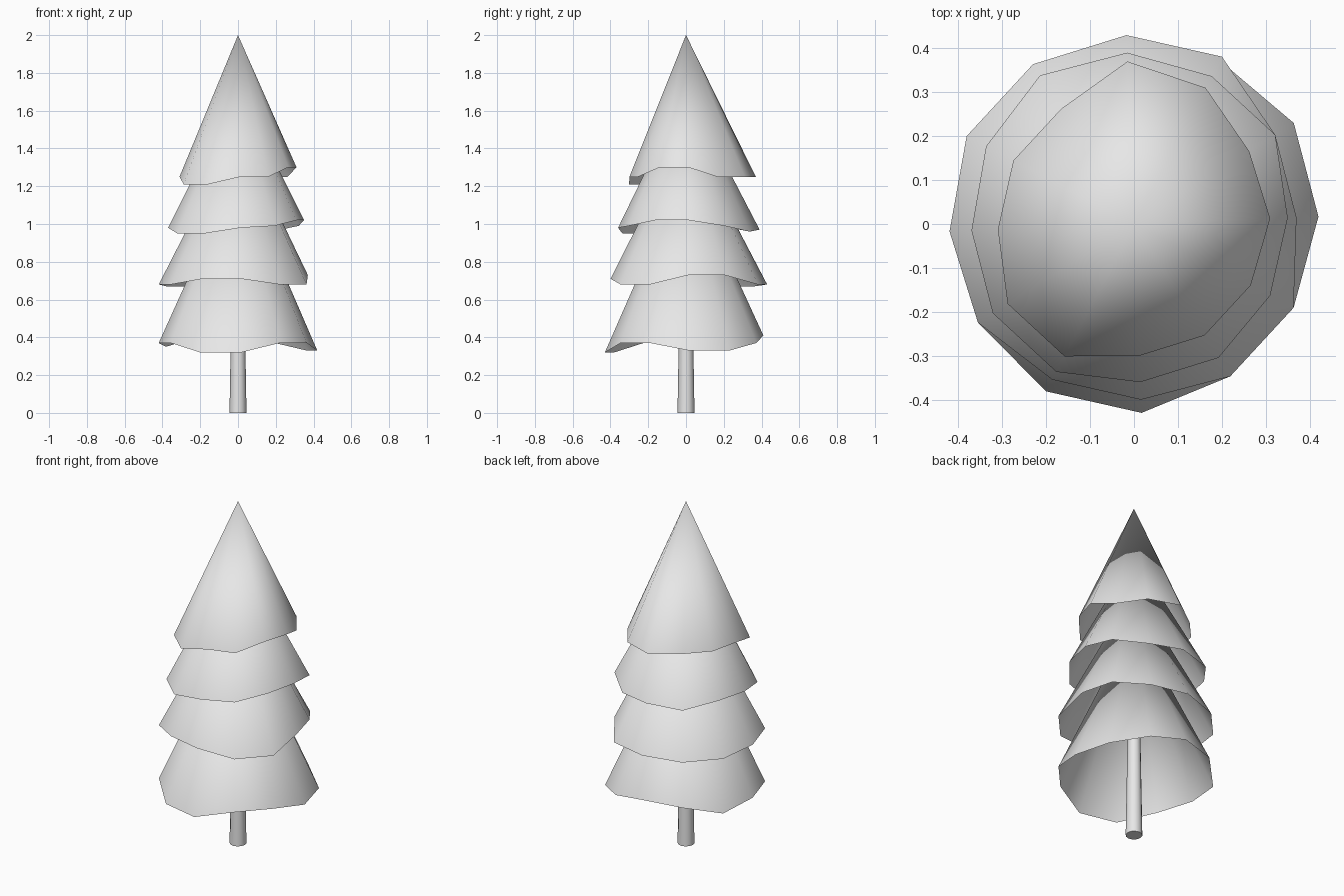
import bpy
import bmesh
from math import cos, sin, pi

cube = bpy.data.objects.get("Cube")
if cube:
    bpy.data.objects.remove(cube, do_unlink=True)

# One plain grey for the whole tree
grey = bpy.data.materials.new("plain grey")
grey.use_nodes = True
grey.diffuse_color = (0.8, 0.8, 0.8, 1)
grey.node_tree.nodes["Principled BSDF"].inputs["Base Color"].default_value = (0.8, 0.8, 0.8, 1)


def finish(bm, name):
    """Turn a bmesh into a named, coloured object."""
    mesh = bpy.data.meshes.new(name)
    bm.to_mesh(mesh)
    bm.free()
    mesh.materials.append(grey)
    obj = bpy.data.objects.new(name, mesh)
    bpy.context.collection.objects.link(obj)
    return obj


def foliage_tier(name, apex_height, radii, heights):
    """Open hollow cone with an uneven rim; rim values are in hundredths."""
    bm = bmesh.new()
    apex = bm.verts.new((0, 0, apex_height))
    rim = []
    for i, (radius, height) in enumerate(zip(radii, heights)):
        angle = 2 * pi * i / len(radii) + 0.04
        rim.append(bm.verts.new((radius / 100 * cos(angle), radius / 100 * sin(angle), height / 100)))
    for i, vert in enumerate(rim):
        bm.faces.new((vert, rim[(i + 1) % len(rim)], apex)).smooth = True
    return finish(bm, name)


# Foliage, from the lowest tier to the tip; rims run around from +x towards +y
foliage_tier("bottom_foliage", 1.3,
             [42, 43, 42, 41, 42, 43, 42, 42, 43, 43, 41, 41],
             [33, 33, 37, 41, 40, 35, 37, 37, 32, 32, 37, 37])
foliage_tier("lower_foliage", 1.5,
             [37, 38, 43, 43, 43, 43, 42, 42, 40, 40, 41, 41],
             [73, 73, 68, 68, 67, 67, 68, 68, 71, 71, 68, 68])
foliage_tier("upper_foliage", 1.72,
             [35, 38, 38, 39, 40, 38, 37, 38, 38, 36, 36, 35],
             [102, 99, 96, 97, 96, 99, 98, 95, 95, 98, 99, 102])
foliage_tier("top_foliage", 2.0,
             [31, 31, 35, 37, 31, 31, 31, 34, 34, 30, 30, 30],
             [130, 125, 125, 125, 125, 125, 125, 121, 121, 125, 125, 130])

# Tapered trunk
bm = bmesh.new()
bmesh.ops.create_cone(bm, cap_ends=True, segments=12, radius1=0.045, radius2=0.028, depth=1.0)
bmesh.ops.translate(bm, verts=bm.verts, vec=(0, 0, 0.5))
trunk = finish(bm, "trunk")
bpy.ops.object.select_all(action="DESELECT")
trunk.select_set(True)
bpy.context.view_layer.objects.active = trunk
bpy.ops.object.shade_smooth_by_angle()
